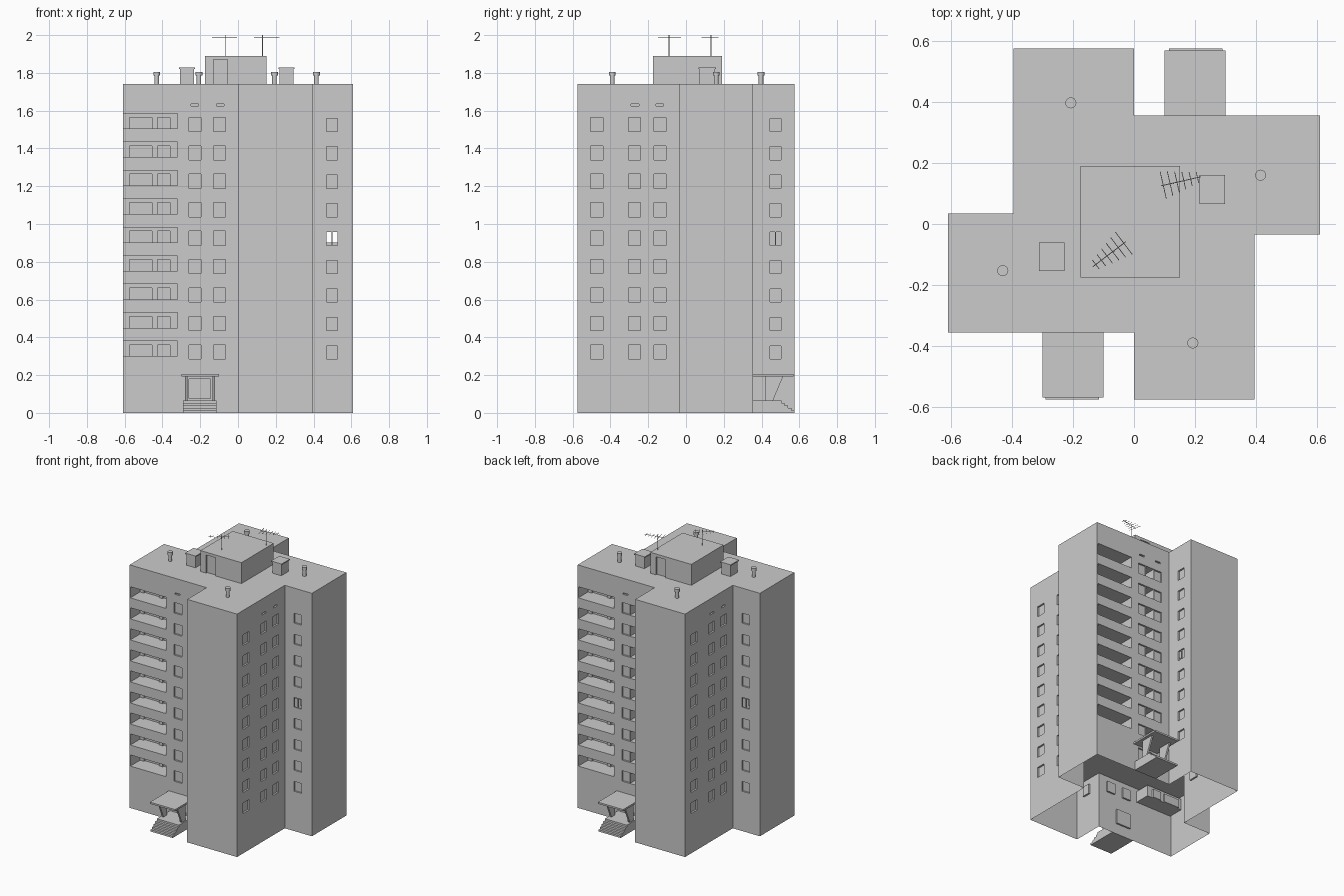
import bpy, bmesh
from mathutils import Vector, Matrix

cube = bpy.data.objects.get("Cube")
if cube:
    bpy.data.objects.remove(cube, do_unlink=True)

grey = bpy.data.materials.new("concrete_grey")
grey.use_nodes = True
colour = (0.6, 0.6, 0.6, 1)
grey.diffuse_color = colour
grey.node_tree.nodes["Principled BSDF"].inputs["Base Color"].default_value = colour


def finish(name, bm):
    mesh = bpy.data.meshes.new(name)
    bm.to_mesh(mesh)
    bm.free()
    mesh.materials.append(grey)
    obj = bpy.data.objects.new(name, mesh)
    bpy.context.collection.objects.link(obj)
    return obj


def face(bm, points):
    bm.faces.new([bm.verts.new(p) for p in points])


def wall(bm, p0, p1, z0, z1, openings):
    """Wall from p0 to p1, outside on the right hand, with recessed openings.
    Opening: u0, u1, low, high, depth, inner openings (None = no pane)."""
    p0, p1 = Vector(p0), Vector(p1)
    along = (p1 - p0).normalized()
    inward = Vector((-along.y, along.x))

    def at(u, z, d=0):
        p = p0 + along * u + inward * d
        return (p.x, p.y, z)

    us = sorted({0, (p1 - p0).length} | {o[i] for o in openings for i in (0, 1)})
    zs = sorted({z0, z1} | {o[i] for o in openings for i in (2, 3)})
    for a, b in zip(us, us[1:]):
        for c, d in zip(zs, zs[1:]):
            u, z = (a + b) / 2, (c + d) / 2
            if not any(o[0] < u < o[1] and o[2] < z < o[3] for o in openings):
                face(bm, [at(a, c), at(b, c), at(b, d), at(a, d)])
    for a, b, c, d, depth, inner in openings:
        ring = [(a, c), (b, c), (b, d), (a, d)]
        for q, r in zip(ring, ring[1:] + ring[:1]):
            face(bm, [at(*q), at(*r), at(*r, depth), at(*q, depth)])
        if inner is not None:
            wall(bm, at(a, 0, depth)[:2], at(b, 0, depth)[:2], c, d, inner)


def box(bm, x, y, z):
    size = (x[1] - x[0], y[1] - y[0], z[1] - z[0])
    mid = Vector((x[0] + x[1], y[0] + y[1], z[0] + z[1])) / 2
    bmesh.ops.create_cube(bm, size=1, matrix=Matrix.Translation(mid) @ Matrix.Diagonal((*size, 1)))


def rod(bm, a, b, radius, sides=6):
    a, b = Vector(a), Vector(b)
    turn = (b - a).to_track_quat('Z', 'Y').to_matrix().to_4x4()
    bmesh.ops.create_cone(bm, cap_ends=True, segments=sides, radius1=radius, radius2=radius,
                          depth=(b - a).length, matrix=Matrix.Translation((a + b) / 2) @ turn)


def half_turn(obj, name):
    copy = obj.copy()
    copy.name = name
    copy.rotation_euler.z = 3.14159265
    bpy.context.collection.objects.link(copy)


# Tower shell: half a footprint, repeated by a half turn
HEIGHT, REVEAL = 1.74, 0.012
FLOORS = [0.285 + 0.1506 * i for i in range(9)]
OPEN_FLOOR = 4
half = [(0, -.575), (.395, -.575), (.395, -.035), (.61, -.035), (.61, .355), (0, .355)]
footprint = half + [(-x, -y) for x, y in half]


def window_columns(starts, width=0.065):
    return [(u, u + width, z, z + .075, REVEAL, []) for u in starts for z in FLOORS]


def single_column(start):
    return [(start, start + .058, z, z + .07, REVEAL, None if i == OPEN_FLOOR else [])
            for i, z in enumerate(FLOORS)]


def slots(starts):
    return [(u, u + .04, 1.625, 1.636, REVEAL, []) for u in starts]


def entrance_wall(back):
    items = window_columns([.35, .48]) + slots([.36, .495])
    items.append((.35, .465, .075, .18, REVEAL, []))
    for i, z in enumerate(FLOORS):
        low = z + .015
        pane = None if back and i == OPEN_FLOOR else []
        inner = [(.03, .15, low, low + .06, REVEAL, pane),
                 (.18, .245, low, low + .06, REVEAL, [])]
        items.append((.005, .29, low, low + .08, .11, inner))
        if back:
            items.append((.415, .48, z, z + .075, .1, []))
    return items


bm = bmesh.new()
for side in (0, 1):
    openings = [[], window_columns([.07, .27, .405]) + slots([.285, .415]),
                single_column(.073), [], entrance_wall(side == 0), single_column(.09)]
    for i, items in enumerate(openings):
        k = side * 6 + i
        wall(bm, footprint[k], footprint[(k + 1) % 12], 0, HEIGHT, items)
face(bm, [(x, y, HEIGHT) for x, y in footprint])
face(bm, [(x, y, .4) for x, y in reversed(footprint)])
bmesh.ops.remove_doubles(bm, verts=bm.verts, dist=1e-5)
finish("tower_walls", bm)

# Mullions in the open windows
bm = bmesh.new()
z = FLOORS[OPEN_FLOOR]
box(bm, (.494, .499), (-.03, -.025), (z, z + .07))
box(bm, (-.01, -.005), (.471, .476), (z, z + .07))
half_turn(finish("window_mullions", bm), "window_mullions_opposite")

# Stair house on the roof, with a door front and back
bm = bmesh.new()
corners = [(-.175, -.175), (.15, -.175), (.15, .19), (-.175, .19)]
door = [(.045, .12, HEIGHT, 1.87, REVEAL, [])]
for i in range(4):
    wall(bm, corners[i], corners[(i + 1) % 4], HEIGHT, 1.89, door if i % 2 == 0 else [])
face(bm, [(x, y, 1.89) for x, y in corners])
finish("stair_house", bm)

# Entrance: steps, canopy and tapered side supports
bm = bmesh.new()
for k in range(5):
    box(bm, (-.29, -.115), (-.505 - .0175 * k, -.355), (.052 - .013 * k, .065 - .013 * k))
half_turn(finish("entrance_steps", bm), "entrance_steps_back")

bm = bmesh.new()
box(bm, (-.30, -.10), (-.568, -.355), (.193, .205))
half_turn(finish("entrance_canopy", bm), "entrance_canopy_back")

bm = bmesh.new()
for x in (-.28, -.135):
    profile = [(-.42, .065), (-.46, .065), (-.515, .195), (-.42, .195)]
    sheet = bm.faces.new([bm.verts.new((x, y, z)) for y, z in profile])
    extruded = bmesh.ops.extrude_face_region(bm, geom=[sheet])["geom"]
    bmesh.ops.translate(bm, vec=(.012, 0, 0),
                        verts=[v for v in extruded if isinstance(v, bmesh.types.BMVert)])
bmesh.ops.recalc_face_normals(bm, faces=bm.faces)
half_turn(finish("canopy_supports", bm), "canopy_supports_back")

# Ventilation shafts with cap slabs
for name, x, y in (("left_shaft", .257, .113), ("right_shaft", -.27, -.107)):
    bm = bmesh.new()
    box(bm, (x - .036, x + .036), (y - .041, y + .041), (HEIGHT, 1.82))
    box(bm, (x - .042, x + .042), (y - .047, y + .047), (1.82, 1.828))
    finish(name, bm)

# Vent pipes with caps
for i, (x, y) in enumerate([(-.43, -.153), (-.207, .397), (.193, -.39), (.415, .16)]):
    bm = bmesh.new()
    rod(bm, (x, y, HEIGHT), (x, y, 1.787), .012, 16)
    rod(bm, (x, y, 1.785), (x, y, 1.806), .018, 16)
    finish("vent_pipe_%d" % (i + 1), bm)


# Aerials: mast, boom and shrinking cross bars
def aerial(name, mast, start, end):
    bm = bmesh.new()
    z = 1.987
    rod(bm, (*mast, 1.89), (*mast, 2.0), .0022)
    a, b = Vector((*start, z)), Vector((*end, z))
    rod(bm, a, b, .0016)
    across = (b - a).cross(Vector((0, 0, 1))).normalized()
    for k in range(6):
        p = a.lerp(b, .06 + .17 * k)
        reach = across * (.046 - .0055 * k)
        rod(bm, p - reach, p + reach, .0014)
    finish(name, bm)


aerial("front_aerial", (-.065, -.09), (-.027, -.058), (-.135, -.14))
aerial("back_aerial", (.13, .133), (.088, .125), (.22, .155))
